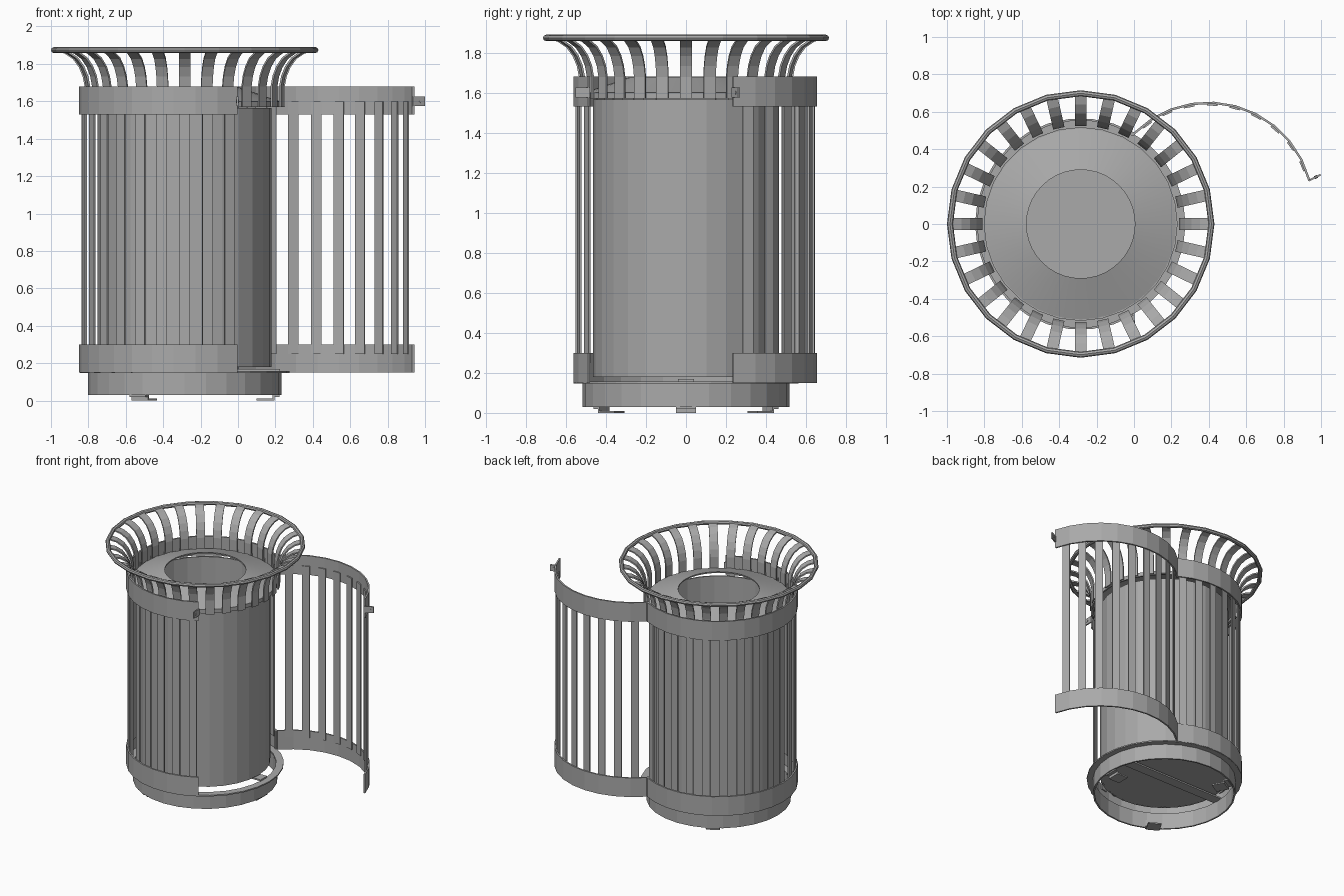
import bpy, bmesh
from math import sin, cos, pi, radians
from mathutils import Matrix, Vector

if "Cube" in bpy.data.objects:
    bpy.data.objects.remove(bpy.data.objects["Cube"])

grey = bpy.data.materials.new("grey_metal")
grey.use_nodes = True
COLOUR = (0.4, 0.4, 0.4, 1)
grey.diffuse_color = COLOUR
grey.node_tree.nodes["Principled BSDF"].inputs["Base Color"].default_value = COLOUR

BODY = Matrix.Translation((-0.285, 0, 0))
R = 0.565                      # outer band radius
COUNT = 28                     # slats around the full circle
STEP = 2 * pi / COUNT
HALF = radians(60)             # half angle of the doorway
# Door swings about the edge of the doorway
hinge = Vector((-0.285 + R * cos(HALF), R * sin(HALF), 0))
DOOR = (Matrix.Translation(hinge) @ Matrix.Rotation(radians(75), 4, "Z")
        @ Matrix.Translation(-hinge) @ BODY)


def finish(name, bm, frame=BODY):
    bmesh.ops.recalc_face_normals(bm, faces=bm.faces)
    bm.transform(frame)
    mesh = bpy.data.meshes.new(name)
    bm.to_mesh(mesh)
    bm.free()
    mesh.materials.append(grey)
    obj = bpy.data.objects.new(name, mesh)
    bpy.context.collection.objects.link(obj)
    return obj


def sweep(name, profile, start=0, end=2 * pi, segs=28, frame=BODY):
    """Turn a closed (radius, height) outline about z, fully or through an arc."""
    bm = bmesh.new()
    full = end - start > 6.28
    rings = []
    for i in range(segs if full else segs + 1):
        a = start + (end - start) * i / segs
        rings.append([bm.verts.new((r * cos(a), r * sin(a), z)) for r, z in profile])
    pairs = list(zip(rings, rings[1:]))
    if full:
        pairs.append((rings[-1], rings[0]))
    n = len(profile)
    for p, q in pairs:
        for j in range(n):
            k = (j + 1) % n
            bm.faces.new((p[j], p[k], q[k], q[j]))
    if not full:
        bm.faces.new(rings[0])
        bm.faces.new(rings[-1])
    return finish(name, bm, frame)


def wall(r, t, low, high):
    return [(r - t, low), (r, low), (r, high), (r - t, high)]


def add_box(bm, lo, hi, turn=0):
    size = Vector(hi) - Vector(lo)
    mid = (Vector(hi) + Vector(lo)) / 2
    m = Matrix.Rotation(turn, 4, "Z") @ Matrix.Translation(mid) @ Matrix.Diagonal((*size, 1))
    bmesh.ops.create_cube(bm, size=1, matrix=m)


def slats(name, indices, frame):
    bm = bmesh.new()
    for k in indices:
        add_box(bm, (R - 0.022, -0.028, 0.25), (R - 0.012, 0.028, 1.6), k * STEP)
    finish(name, bm, frame)


# Fixed shell and open door: two bands and a row of slats each
for name, start, end, segs, frame, ids in (
        ("shell", HALF, 2 * pi - HALF, 20, BODY, range(5, 24)),
        ("door", -HALF, HALF, 10, DOOR, range(-4, 5))):
    sweep(name + "_lower_band", wall(R, 0.012, 0.15, 0.30), start, end, segs, frame)
    sweep(name + "_upper_band", wall(R, 0.012, 1.53, 1.68), start, end, segs, frame)
    slats(name + "_slats", ids, frame)

# Base ring, with a strap across it under the liner
sweep("base_ring", wall(0.517, 0.012, 0.03, 0.15))
sweep("base_flange", wall(R - 0.004, 0.055, 0.148, 0.158))
bm = bmesh.new()
add_box(bm, (-0.51, -0.04, 0.158), (0.51, 0.04, 0.17))
finish("base_strap", bm)

# Three bracket feet
bm = bmesh.new()
for i in range(3):
    a = i * 2 * pi / 3
    add_box(bm, (0.385, -0.05, 0), (0.48, 0.05, 0.01), a)
    add_box(bm, (0.47, -0.05, 0), (0.48, 0.05, 0.03), a)
    add_box(bm, (0.47, -0.05, 0.02), (0.506, 0.05, 0.03), a)
    add_box(bm, (0.496, -0.05, 0.02), (0.506, 0.05, 0.09), a)
finish("feet", bm)

# Inner liner bucket with a closed bottom
sweep("liner_wall", wall(0.465, 0.01, 0.18, 1.565))
bm = bmesh.new()
bmesh.ops.create_cone(bm, cap_ends=True, segments=28, radius1=0.463, radius2=0.463,
                      depth=0.01, matrix=Matrix.Translation((0, 0, 0.186)))
finish("liner_bottom", bm)

# Sloping lid with a round opening, and its edge ring
lid = sweep("lid", [(0.51, 1.59), (0.51, 1.6), (0.29, 1.675), (0.29, 1.665)], segs=40)
for p in lid.data.polygons:
    p.use_smooth = True
bpy.context.view_layer.objects.active = lid
lid.select_set(True)
bpy.ops.object.shade_smooth_by_angle()
sweep("lid_edge", wall(0.518, 0.012, 1.57, 1.6))

# Flared strips carrying the rim
curve = [(0.53, 1.57), (0.53, 1.68), (0.541, 1.735), (0.562, 1.785),
         (0.595, 1.83), (0.64, 1.86), (0.695, 1.875)]
bm = bmesh.new()
for i in range(COUNT):
    turn = Matrix.Rotation(i * STEP, 3, "Z")
    rows = []
    for j, (r, z) in enumerate(curve):
        before, after = curve[max(j - 1, 0)], curve[min(j + 1, len(curve) - 1)]
        t = Vector((after[0] - before[0], after[1] - before[1])).normalized() * 0.005
        corners = ((1, -1), (1, 1), (-1, 1), (-1, -1))
        rows.append([bm.verts.new(turn @ Vector((r + s * t.y, w * 0.031, z - s * t.x)))
                     for s, w in corners])
    for p, q in zip(rows, rows[1:]):
        for j in range(4):
            k = (j + 1) % 4
            bm.faces.new((p[j], p[k], q[k], q[j]))
    bm.faces.new(rows[0])
    bm.faces.new(rows[-1])
finish("flared_strips", bm)

# Round top rim
tube = [(0.699 + 0.016 * cos(k * pi / 4), 1.874 + 0.016 * sin(k * pi / 4)) for k in range(8)]
sweep("top_rim", tube, segs=24)

# Latch tabs on the free edges, each a plate with a stud
for name, frame, turn, edge in (("shell_latch", BODY, -HALF, -radians(30)),
                                ("door_latch", DOOR, -HALF, radians(12))):
    bm = bmesh.new()
    add_box(bm, (-0.01, -0.005, 1.575), (0.062, 0.005, 1.625))
    bmesh.ops.create_cone(bm, cap_ends=True, segments=8, radius1=0.009, radius2=0.009, depth=0.016,
                          matrix=Matrix.Translation((0.035, 0, 1.6)) @ Matrix.Rotation(pi / 2, 4, "X"))
    place = (Matrix.Rotation(turn, 4, "Z") @ Matrix.Translation((R, 0, 0))
             @ Matrix.Rotation(edge, 4, "Z"))
    finish(name, bm, frame @ place)

# Hinge knuckles joining door and shell
bm = bmesh.new()
for z in (0.225, 1.605):
    bmesh.ops.create_cone(bm, cap_ends=True, segments=10, radius1=0.012, radius2=0.012,
                          depth=0.15, matrix=Matrix.Translation(hinge + Vector((-0.004, -0.008, z))))
finish("hinges", bm, Matrix.Identity(4))
